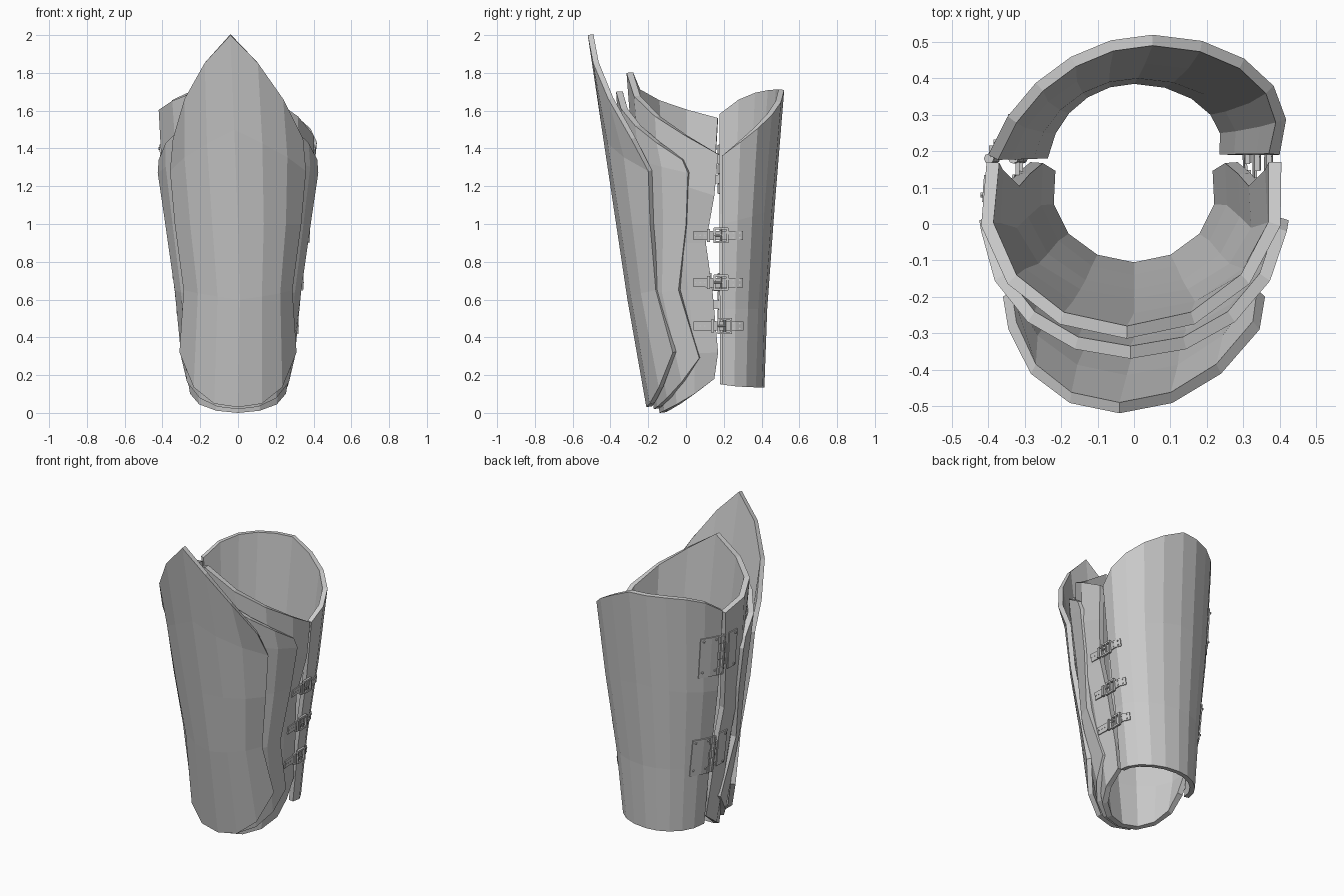
import bpy, bmesh, math
from mathutils import Vector, Matrix
from mathutils.bvhtree import BVHTree

if "Cube" in bpy.data.objects:
    bpy.data.objects.remove(bpy.data.objects["Cube"])


def finish(name, bm, thickness=0.0):
    mesh = bpy.data.meshes.new(name)
    bm.to_mesh(mesh)
    bm.free()
    ob = bpy.data.objects.new(name, mesh)
    bpy.context.collection.objects.link(ob)
    if thickness:
        m = ob.modifiers.new("thickness", "SOLIDIFY")
        m.thickness, m.offset = thickness, -1
    return ob


def shell(name, rows, phis, cols, thickness=0.035, back=False):
    """Curved plate; phis = left and right sweep angles.
    Row: centre x, y, z, then edge x, y, left z, right z, left power, right power."""
    bm = bmesh.new()
    grid = []
    for xc, yc, zc, xe, ye, zl, zr, pl, pr in rows:
        line = []
        for j in range(cols + 1):
            u = 2 * j / cols - 1
            if back:
                u = -u
            phi = math.radians(phis[0] if u < 0 else phis[1])
            a = u * phi
            x = xe * math.sin(a) / math.sin(phi) + xc * (1 - u * u)
            y = yc + (ye - yc) * (1 - math.cos(a)) / (1 - math.cos(phi))
            ze, p = (zl, pl) if u < 0 else (zr, pr)
            line.append(bm.verts.new((x, y, zc + (ze - zc) * abs(u) ** p)))
        grid.append(line)
    for lo, hi in zip(grid, grid[1:]):
        for j in range(cols):
            bm.faces.new((lo[j], lo[j + 1], hi[j + 1], hi[j]))
    bm.normal_update()
    tree = BVHTree.FromBMesh(bm)
    finish(name, bm, thickness)
    return tree


# Layered front plates, innermost to outermost
inner = shell("front_inner_plate", [
    (0, -.14, 0, .25, .15, .18, .18, 2, 2),
    (0, -.175, .3, .285, .17, .32, .32, 1, 1),
    (0, -.215, .65, .32, .14, .65, .65, 1, 1),
    (0, -.24, .9, .35, .105, .9, .9, 1, 1),
    (0, -.28, 1.35, .395, .15, 1.22, 1.15, 1, 1),
    (-.02, -.315, 1.8, .405, .17, 1.56, 1.37, .7, .9)], (105, 105), 8)

shell("front_middle_plate", [
    (0, -.17, .02, .30, .07, .29, .29, 2.2, 2.2),
    (0, -.265, .6, .335, -.04, .65, .65, 1, 1),
    (0, -.31, 1.0, .385, 0, 1.0, 1.0, 1, 1),
    (0, -.35, 1.4, .425, .01, 1.27, 1.27, 1, 1),
    (-.01, -.37, 1.7, .42, -.02, 1.34, 1.34, 1, 1)], (85, 85), 8)

shell("front_outer_plate", [
    (0, -.21, .03, .31, -.07, .32, .32, 2.5, 2.5),
    (.01, -.31, .6, .288, -.16, .65, .65, 1, 1),
    (0, -.37, 1.0, .335, -.19, 1.0, 1.0, 1, 1),
    (-.02, -.445, 1.5, .36, -.2, 1.28, 1.28, 1, 1),
    (-.04, -.52, 2.0, .345, -.29, 1.45, 1.45, 1.2, 1.2)], (65, 65), 6, .03)

# Rear calf plate, flatter on the left
rear = shell("back_plate", [
    (0, .415, .135, .265, .19, .15, .15, 4, 4),
    (.01, .43, .55, .305, .19, .55, .55, 1, 1),
    (.03, .47, 1.1, .365, .19, 1.05, 1.0, 1, 1),
    (.05, .52, 1.71, .40, .19, 1.58, 1.36, 4, 1.05)], (80, 100), 10, .03, True)


def side_x(sgn, y, z):
    """Surface x on the left (-1) or right (+1) side at the given y and z."""
    tree = inner if y < .16 else rear
    hit = tree.ray_cast(Vector((sgn, y, z)), Vector((-sgn, 0, 0)))[0]
    return hit.x if hit else sgn * (.24 + .115 * z)


def patch(name, sgn, ys, z0, z1, thickness, lift=.002):
    """Thin strip lying on the side surfaces."""
    bm = bmesh.new()
    rows = [[bm.verts.new((side_x(sgn, y, z) + sgn * lift, y, z)) for y in ys]
            for z in (z0, z1)]
    for j in range(len(ys) - 1):
        q = [rows[0][j], rows[0][j + 1], rows[1][j + 1], rows[1][j]]
        bm.faces.new(q if sgn > 0 else q[::-1])
    ob = finish(name, bm, thickness)
    ob.modifiers[0].offset = 1
    return ob


def rod(bm, a, b, r, sides=8):
    a, b = Vector(a), Vector(b)
    d = b - a
    m = Matrix.Translation((a + b) / 2) @ d.to_track_quat("Z", "Y").to_matrix().to_4x4()
    bmesh.ops.create_cone(bm, cap_ends=True, segments=sides, radius1=r, radius2=r,
                          depth=d.length, matrix=m)


def box(bm, centre, size):
    m = Matrix.Translation(centre) @ Matrix.Diagonal((*size, 1))
    bmesh.ops.create_cube(bm, size=1, matrix=m)


def rivet(bm, sgn, y, z, r=.007, out=.015):
    x = side_x(sgn, y, z)
    rod(bm, (x, y, z), (x + sgn * out, y, z), r, 6)


# Straps and buckles on the right side
for i, (z, yb) in enumerate(((.46, .205), (.69, .185), (.94, .185)), 1):
    patch(f"strap_{i}", 1, (.04, .09, .22, .26, .30), z - .024, z + .024, .007)
    bm = bmesh.new()
    x = (side_x(1, .09, z) + side_x(1, .22, z)) / 2 + .012
    for s in (-1, 1):
        # buckle frame, keeper loop sides and strap studs
        box(bm, (x, yb, z + s * .036), (.014, .075, .011))
        box(bm, (x, yb + s * .034, z), (.014, .011, .08))
        box(bm, (x, yb - .065, z + s * .03), (.016, .016, .008))
        rivet(bm, 1, .25, z + s * .013, .005, .012)
        rivet(bm, 1, .285, z + s * .013, .005, .012)
    box(bm, (x + .006, yb - .065, z), (.006, .016, .066))
    rod(bm, (x + .002, yb, z - .036), (x + .002, yb, z + .036), .006)
    rod(bm, (x + .006, yb - .038, z), (x + .006, yb + .005, z), .005)
    for y in (.05, .075, .1):
        rivet(bm, 1, y, z, .004, .012)
    finish(f"buckle_{i}", bm)

# Hinges on the left side
for name, z0, z1 in (("lower", .5, .74), ("upper", 1.16, 1.42)):
    patch(f"{name}_hinge_front_leaf", -1, (.06, .1, .135), z0 + .02, z1, .007)
    patch(f"{name}_hinge_back_leaf", -1, (.205, .25, .31), z0, z1, .007)
    bm = bmesh.new()
    ends = []
    for z in (z0, z1):
        x = (side_x(-1, .1, z) + side_x(-1, .21, z)) / 2
        ends.append(Vector((x - .006, .18, z)))
    for k in range(5):
        a, b = ends[0].lerp(ends[1], k / 5 + .006), ends[0].lerp(ends[1], (k + 1) / 5 - .006)
        rod(bm, a, b, .014)
        box(bm, (a + b) / 2 + Vector((.004, .018 if k % 2 == 0 else -.03, 0)),
            (.01, .035 if k % 2 == 0 else .06, .045))
    rod(bm, *ends, .007)
    for y in (.08, .225, .295):
        for z in (z0 + .035, z1 - .02):
            rivet(bm, -1, y, z, .008)
    finish(f"{name}_hinge_knuckles", bm)
